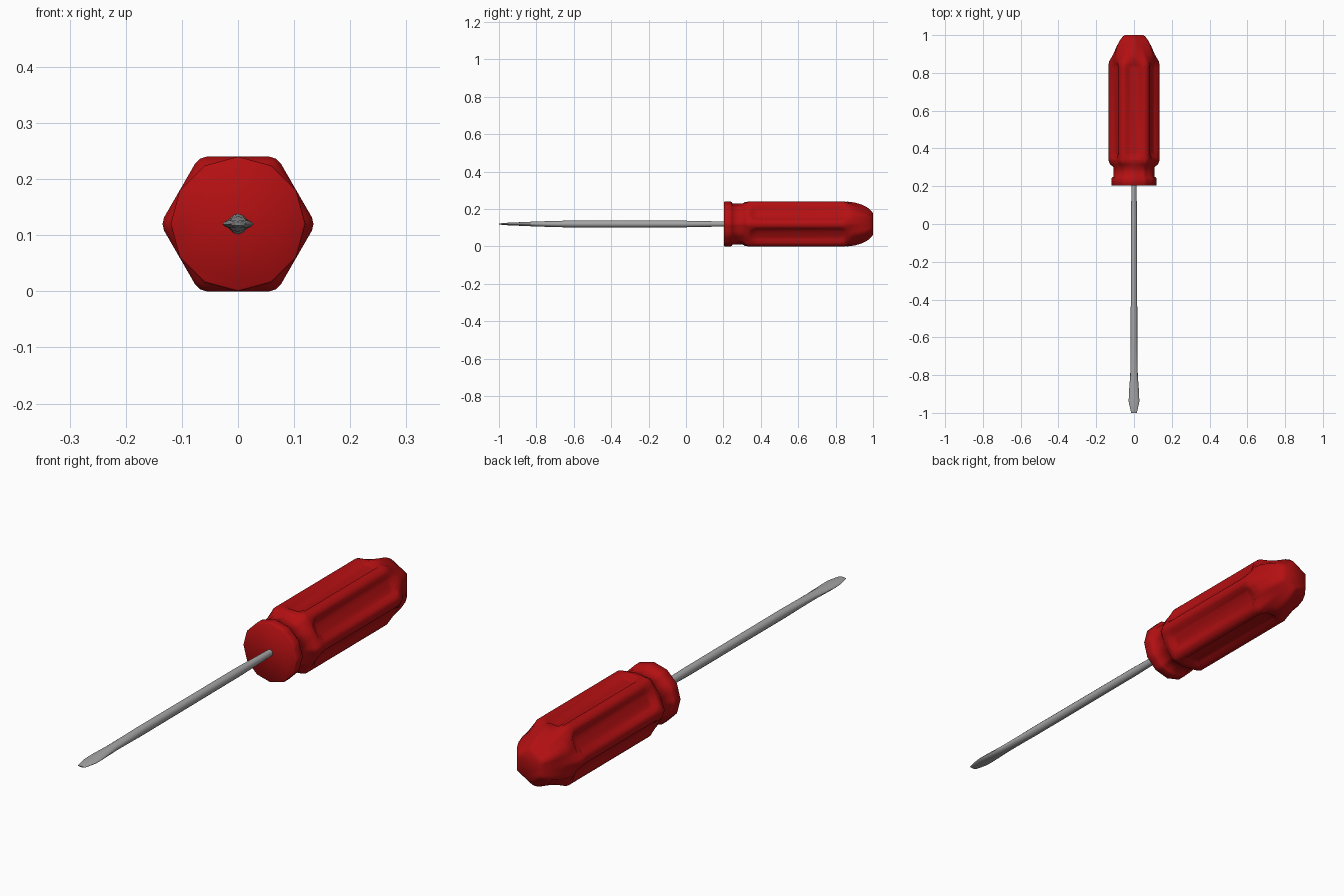
import bpy
import bmesh
from math import sin, cos, pi, radians

cube = bpy.data.objects.get("Cube")
if cube:
    bpy.data.objects.remove(cube, do_unlink=True)

AXIS_Z = 0.12


def make_material(name, rgb, roughness):
    mat = bpy.data.materials.new(name)
    mat.use_nodes = True
    mat.diffuse_color = (*rgb, 1)
    bsdf = mat.node_tree.nodes["Principled BSDF"]
    bsdf.inputs["Base Color"].default_value = (*rgb, 1)
    bsdf.inputs["Roughness"].default_value = roughness
    return mat


def loft(name, rings, mat, smooth_angle):
    """Skin a list of equal-length point rings and cap both ends."""
    bm = bmesh.new()
    loops = [[bm.verts.new(p) for p in ring] for ring in rings]
    for a, b in zip(loops, loops[1:]):
        for i in range(len(a)):
            j = (i + 1) % len(a)
            bm.faces.new((a[i], a[j], b[j], b[i]))
    bm.faces.new(loops[0])
    bm.faces.new(loops[-1])
    bmesh.ops.recalc_face_normals(bm, faces=bm.faces)
    mesh = bpy.data.meshes.new(name)
    bm.to_mesh(mesh)
    bm.free()
    mesh.materials.append(mat)
    obj = bpy.data.objects.new(name, mesh)
    bpy.context.collection.objects.link(obj)
    bpy.ops.object.select_all(action='DESELECT')
    obj.select_set(True)
    bpy.context.view_layer.objects.active = obj
    bpy.ops.object.shade_smooth_by_angle(angle=radians(smooth_angle))
    return obj


# Handle section: six sectors, each running from corner to flat centre to corner
SECTOR = (-30, -25, -20.5, -16, -10, 0, 10, 16, 20.5, 25)


def handle_ring(y, flat, corner, depth=0, groove_angle=0):
    """Radius is flat at a sector's centre and corner at its ends."""
    ring = []
    slope = (1 / corner - cos(pi / 6) / flat) / sin(pi / 6)
    for sector in range(6):
        for deg in SECTOR:
            a = radians(abs(deg))
            r = min(1 / (cos(a) / flat + slope * sin(a)), 0.1345)
            if abs(deg) <= groove_angle:
                r -= depth
            t = radians(30 + 60 * sector + deg)
            ring.append((r * cos(t), y, AXIS_Z + r * sin(t)))
    return ring


HEX = 0.12 / cos(pi / 6)
handle_profile = [
    # collar
    (0.203, 0.117, 0.117), (0.206, 0.12, 0.12), (0.24, 0.12, 0.12),
    (0.245, 0.117, 0.117),
    # neck
    (0.25, 0.109, 0.109), (0.302, 0.109, 0.109),
    # grip with finger grooves
    (0.315, 0.117, 0.126), (0.335, 0.12, HEX),
    (0.345, 0.12, HEX), (0.362, 0.12, HEX, 0.013, 10),
    (0.38, 0.12, HEX, 0.013, 16), (0.825, 0.12, HEX, 0.013, 16),
    (0.843, 0.12, HEX, 0.013, 10), (0.86, 0.12, 0.132),
    # domed end
    (0.90, 0.115, 0.109), (0.94, 0.104, 0.092), (0.97, 0.088, 0.0765),
    (0.99, 0.071, 0.0615), (1.0, 0.057, 0.05),
]
red = make_material("red_plastic", (0.45, 0.005, 0.006), 0.45)
loft("handle", [handle_ring(*p) for p in handle_profile], red, 60)


# Shaft and flattened blade tip: y, half width, half height
def oval(y, w, h, sides=12):
    return [(w * cos(2 * pi * i / sides), y, AXIS_Z + h * sin(2 * pi * i / sides))
            for i in range(sides)]


shaft_profile = [
    (0.22, 0.013, 0.013), (0.0, 0.0165, 0.0175), (-0.62, 0.0175, 0.0185),
    (-0.8, 0.02, 0.0135), (-0.9, 0.0275, 0.009), (-0.94, 0.028, 0.0075),
    (-0.98, 0.02, 0.005), (-1.0, 0.015, 0.002),
]
steel = make_material("grey_steel", (0.38, 0.38, 0.38), 0.4)
loft("shaft", [oval(*p) for p in shaft_profile], steel, 50)
